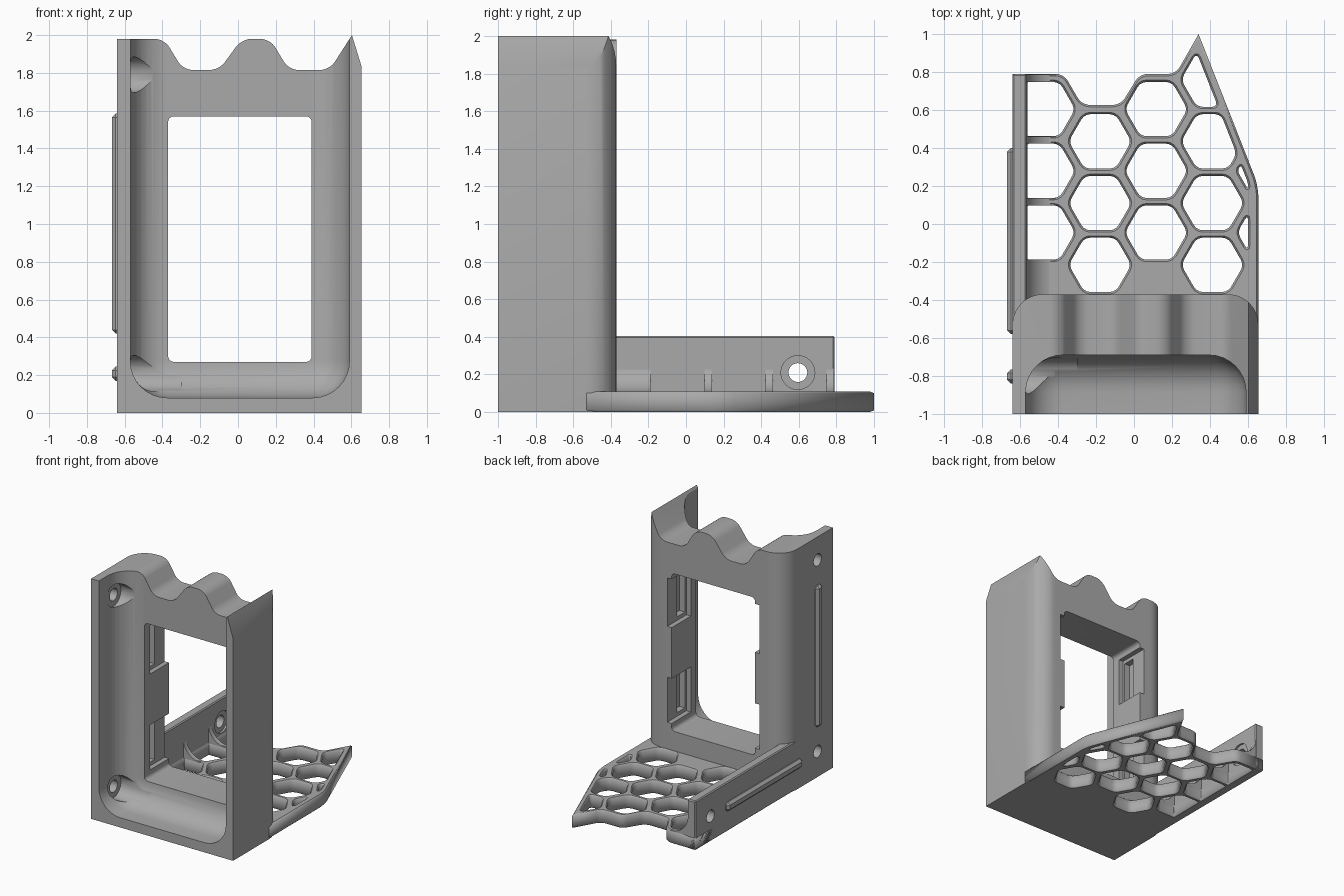
import bpy, bmesh, math
from mathutils import Vector

cube = bpy.data.objects.get("Cube")
if cube:
    bpy.data.objects.remove(cube, do_unlink=True)

grey = bpy.data.materials.new("mid grey")
grey.use_nodes = True
COLOUR = (0.40, 0.40, 0.40, 1)
grey.diffuse_color = COLOUR
grey.node_tree.nodes["Principled BSDF"].inputs["Base Color"].default_value = COLOUR


def rounded(points, default=0.0, steps=5):
    """Round polygon corners; each point is (u, v) or (u, v, radius)."""
    out = []
    for i, p in enumerate(points):
        c = Vector(p[:2])
        a = Vector(points[i - 1][:2]) - c
        b = Vector(points[(i + 1) % len(points)][:2]) - c
        r = min(p[2] if len(p) > 2 else default, 0.45 * a.length, 0.45 * b.length)
        if r < 0.002:
            out.append(c)
            continue
        p0, p3 = c + a.normalized() * r, c + b.normalized() * r
        p1, p2 = p0.lerp(c, 0.55), p3.lerp(c, 0.55)
        for k in range(steps + 1):
            t = k / steps
            s = 1 - t
            out.append(p0 * s**3 + p1 * 3 * s * s * t + p2 * 3 * s * t * t + p3 * t**3)
    return out


def finish(bm, name):
    bmesh.ops.recalc_face_normals(bm, faces=bm.faces)
    mesh = bpy.data.meshes.new(name)
    bm.to_mesh(mesh)
    bm.free()
    mesh.materials.append(grey)
    obj = bpy.data.objects.new(name, mesh)
    bpy.context.collection.objects.link(obj)
    return obj


def prism(name, points, axis, lo, hi):
    """Extrude a 2D outline along an axis."""
    place = {"x": lambda u, v, w: (w, u, v),
             "y": lambda u, v, w: (u, w, v),
             "z": lambda u, v, w: (u, v, w)}[axis]
    bm = bmesh.new()
    rings = [[bm.verts.new(place(p[0], p[1], w)) for p in points] for w in (lo, hi)]
    for ring in rings:
        bm.faces.new(ring)
    n = len(points)
    for i in range(n):
        j = (i + 1) % n
        bm.faces.new((rings[0][i], rings[0][j], rings[1][j], rings[1][i]))
    return finish(bm, name)


def box(name, lo, hi, bevel=0.0, segments=1, pick=lambda mid: True):
    lo, hi = Vector(lo), Vector(hi)
    bm = bmesh.new()
    bmesh.ops.create_cube(bm, size=1)
    for v in bm.verts:
        v.co = Vector([(lo[k] + hi[k]) / 2 + v.co[k] * (hi[k] - lo[k]) for k in range(3)])
    if bevel:
        edges = [e for e in bm.edges if pick((e.verts[0].co + e.verts[1].co) / 2)]
        bmesh.ops.bevel(bm, geom=edges, offset=bevel, segments=segments,
                        profile=0.5, affect="EDGES")
    return finish(bm, name)


def disc(radius, y, z, x0, x1):
    ring = [(y + radius * math.cos(math.tau * k / 32), z + radius * math.sin(math.tau * k / 32))
            for k in range(32)]
    return prism("hole_cutter", ring, "x", x0, x1)


def select_only(obj):
    bpy.ops.object.select_all(action="DESELECT")
    obj.select_set(True)
    bpy.context.view_layer.objects.active = obj


def boolean(obj, cutter, operation="DIFFERENCE"):
    mod = obj.modifiers.new("cut", "BOOLEAN")
    mod.operation, mod.object, mod.solver = operation, cutter, "EXACT"
    select_only(obj)
    bpy.ops.object.modifier_apply(modifier=mod.name)
    bpy.data.objects.remove(cutter, do_unlink=True)


def smooth(obj):
    select_only(obj)
    bpy.ops.object.shade_smooth_by_angle(angle=math.radians(30))


# Upright frame: rounded back corners, wavy top
frame = prism("upright_frame", rounded([(-0.64, -1), (0.655, -1), (0.655, -0.37, 0.16),
                                        (-0.64, -0.37, 0.16)], steps=10), "z", -0.2, 2.2)
wave = [(-0.8, 0), (0.8, 0), (0.8, 1.36), (0.603, 2.0), (0.485, 1.815, 0.05),
        (0.27, 1.815, 0.05), (0.17, 1.98, 0.05), (0.02, 1.98, 0.05), (-0.1, 1.815, 0.05),
        (-0.29, 1.815, 0.05), (-0.39, 1.98, 0.05), (-0.8, 1.98)]
boolean(frame, prism("wave_cutter", rounded(wave), "y", -1.2, 0), "INTERSECT")

# Front pocket, open at the front and the top
pocket = box("pocket_cutter", (-0.57, -1.4, 0.08), (0.59, -0.69, 2.5), 0.195, 8,
             lambda m: m.y > -1.39 and m.z < 2.49)
boolean(frame, pocket)

# Window with latch recesses in both jambs
window = [(-0.37, 0.27), (0.39, 0.27), (0.39, 1.57), (-0.37, 1.57)]
boolean(frame, prism("window_cutter", rounded(window, 0.03), "y", -0.95, -0.2))
for z0, z1 in ((0.33, 0.70), (1.12, 1.52)):
    boolean(frame, box("recess_cutter", (-0.41, -0.62, z0), (0.43, -0.2, z1)))
    boolean(frame, box("groove_cutter", (-0.46, -0.6, z0 + 0.03), (0.48, -0.5, z1 - 0.03)))

# Screw holes in the frame side
for z in (0.21, 1.79):
    boolean(frame, disc(0.095, -0.8, z, -0.575, -0.3))
    boolean(frame, disc(0.05, -0.8, z, -0.8, -0.5))
smooth(frame)


# Honeycomb base plate
def clip(poly, normal, limit):
    """Keep the part of a polygon where dot(normal, p) <= limit."""
    out = []
    for i, q in enumerate(poly):
        p = poly[i - 1]
        dp, dq = normal.dot(p) - limit, normal.dot(q) - limit
        if dp * dq < 0:
            out.append(p.lerp(q, dp / (dp - dq)))
        if dq <= 0:
            out.append(q)
    return out


outline = [(-0.64, -0.6), (0.655, -0.6), (0.655, 0.2, 0.06), (0.34, 1.0),
           (0.22, 0.79, 0.04), (0.03, 0.79, 0.04), (-0.07, 0.627, 0.04),
           (-0.275, 0.627, 0.04), (-0.37, 0.79, 0.04), (-0.64, 0.79)]
slant = Vector((0.8, 0.315)).normalized()
loops = [rounded(outline)]
ROW, COLUMN, RADIUS = 0.325, 0.296, 0.165
for col in range(5):
    for row in range(4):
        cx = -0.475 + col * COLUMN
        cy = (-0.215 if col % 2 else -0.045) + row * ROW
        if row == 3 and col != 3:
            continue
        cell = [Vector((cx + RADIUS * math.cos(k * math.pi / 3),
                        cy + RADIUS * math.sin(k * math.pi / 3))) for k in range(6)]
        cell = clip(cell, Vector((-1, 0)), 0.56)
        cell = clip(cell, Vector((1, 0)), 0.6)
        cell = clip(cell, slant, slant.dot(Vector((0.34, 1.0))) - 0.045)
        if len(cell) > 2:
            loops.append(rounded(cell, 0.03, 3))

CHAMFER = 0.01
curve = bpy.data.curves.new("honeycomb_plate", "CURVE")
curve.dimensions, curve.fill_mode = "2D", "BOTH"
curve.extrude, curve.bevel_depth = 0.055 - CHAMFER, CHAMFER
curve.bevel_resolution, curve.offset = 0, -CHAMFER
for loop in loops:
    spline = curve.splines.new("POLY")
    spline.points.add(len(loop) - 1)
    spline.use_cyclic_u = True
    for point, p in zip(spline.points, loop):
        point.co = (p.x, p.y, 0, 1)
curve.materials.append(grey)
plate = bpy.data.objects.new("honeycomb_plate", curve)
plate.location.z = 0.055
bpy.context.collection.objects.link(plate)
select_only(plate)
bpy.ops.object.convert(target="MESH")

# Low side wall with a screw hole
wall = box("side_wall", (-0.64, -0.6, 0), (-0.565, 0.79, 0.405), 0.008)
boolean(wall, disc(0.09, 0.595, 0.21, -0.58, -0.4))
boolean(wall, disc(0.05, 0.595, 0.21, -0.8, -0.4))
smooth(wall)

# Fillets between the wall and each plate strut
arc = [(-0.41 + 0.16 * math.cos(math.radians(a)), 0.265 + 0.16 * math.sin(math.radians(a)))
       for a in range(180, 271, 10)]
arc = [(u, v - 0.0) for u, v in arc]
arc = [(u, v) for u, v in arc] + [(-0.41, 0.09), (-0.6, 0.09), (-0.6, 0.265)]
for y0, y1 in ((-0.45, -0.188), (0.098, 0.137), (0.423, 0.462), (0.748, 0.788)):
    smooth(prism("strut_fillet", arc, "y", y0, y1))

# Raised locating ribs on the outer side
box("upright_rib", (-0.668, -0.84, 0.42), (-0.62, -0.765, 1.585), 0.02)
box("base_rib", (-0.668, -0.58, 0.17), (-0.62, 0.4, 0.245), 0.02)
